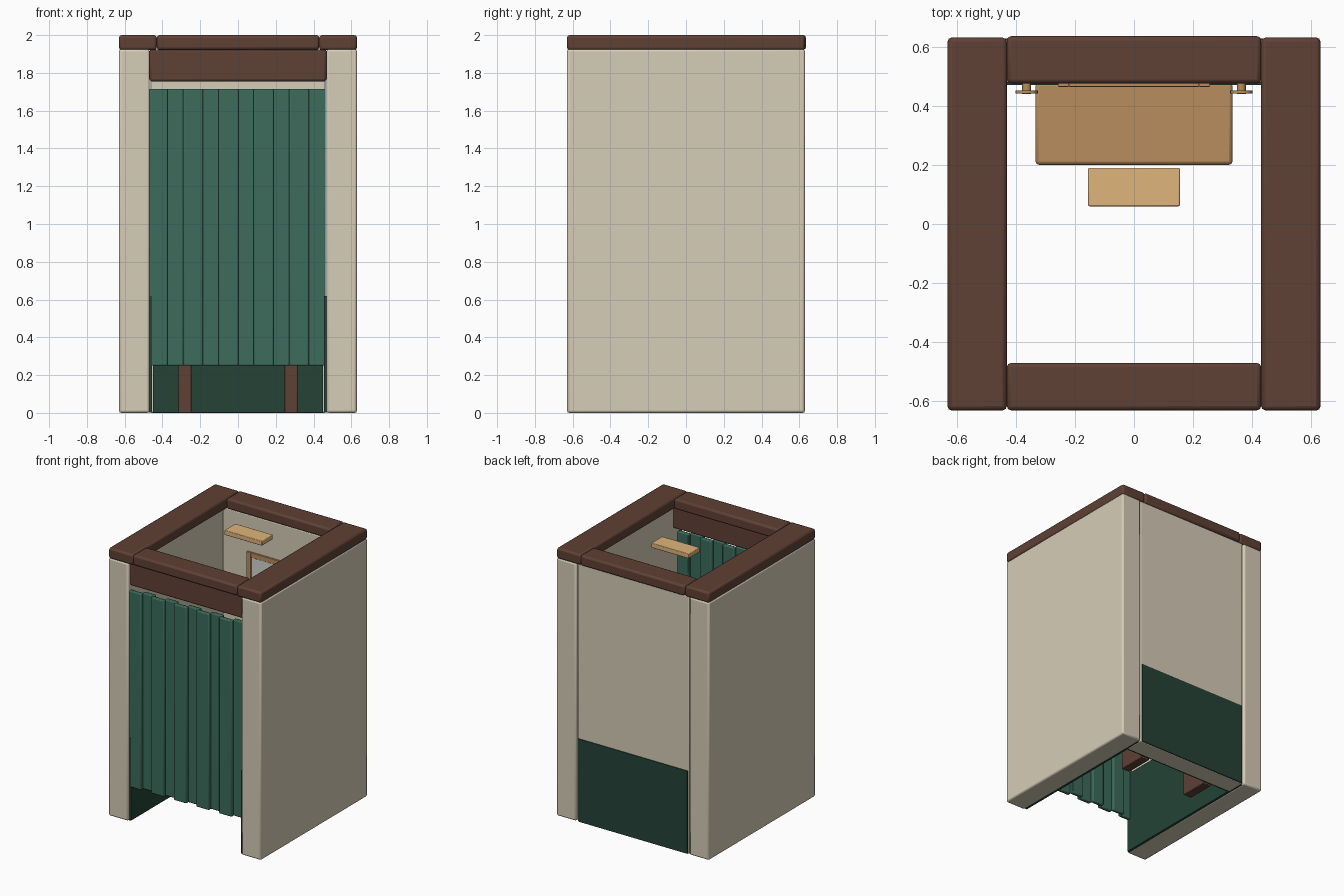
import bpy, math

if "Cube" in bpy.data.objects:
    bpy.data.objects.remove(bpy.data.objects["Cube"])


def colour(name, rgb):
    m = bpy.data.materials.new(name)
    m.diffuse_color = (*rgb, 1)
    m.use_nodes = True
    m.node_tree.nodes["Principled BSDF"].inputs["Base Color"].default_value = m.diffuse_color
    return m


CREAM = colour("cream plaster", (0.68, 0.61, 0.48))
BROWN = colour("dark brown wood", (0.115, 0.052, 0.035))
CURTAIN = colour("green cloth", (0.045, 0.15, 0.105))
DARK = colour("dark green panel", (0.018, 0.055, 0.037))
OAK = colour("oak", (0.48, 0.27, 0.11))
LIGHT = colour("light wood", (0.74, 0.46, 0.20))
GLASS = colour("mirror glass", (0.66, 0.66, 0.62))


def finish(obj, name, mat, bevel):
    obj.name = name
    obj.data.materials.append(mat)
    if bevel:
        b = obj.modifiers.new("bevel", 'BEVEL')
        b.width, b.segments = bevel, 2
        bpy.ops.object.shade_smooth_by_angle()
    return obj


def box(name, x, y, z, mat, bevel=0.0):
    """Box from (min, max) ranges on each axis."""
    bpy.ops.mesh.primitive_cube_add(
        size=1, location=[sum(r) / 2 for r in (x, y, z)])
    obj = bpy.context.object
    obj.scale = [r[1] - r[0] for r in (x, y, z)]
    bpy.ops.object.transform_apply(location=False, rotation=False, scale=True)
    return finish(obj, name, mat, bevel)


def mirrored(s, a, b):
    return tuple(sorted((s * a, s * b)))


def peg_part(name, x, y, z, radius, depth):
    bpy.ops.mesh.primitive_cylinder_add(
        vertices=20, radius=radius, depth=depth, location=(x, y, z),
        rotation=(math.pi / 2, 0, 0))
    bpy.ops.object.shade_smooth_by_angle()
    finish(bpy.context.object, name, OAK, 0)


for s, side in ((-1, "left"), (1, "right")):
    # Side wall, its lower inner panel and its top beam
    box(side + "_wall", mirrored(s, 0.468, 0.63), (-0.63, 0.63), (0, 1.925), CREAM, 0.012)
    box(side + "_wainscot", mirrored(s, 0.455, 0.48), (-0.615, 0.6), (0.002, 0.62), DARK)
    box(side + "_top_beam", mirrored(s, 0.43, 0.63), (-0.63, 0.63), (1.92, 2), BROWN, 0.014)
    # Bench leg
    box(side + "_bench_leg", mirrored(s, 0.245, 0.315), (0.24, 0.455), (0, 0.44), BROWN, 0.005)
    # Coat peg
    peg_part(side + "_peg_stem", s * 0.363, 0.46, 1.4, 0.015, 0.04)
    peg_part(side + "_peg_knob", s * 0.363, 0.446, 1.4, 0.038, 0.01)

# Back wall with lower panel showing on both faces
box("back_wall", (-0.462, 0.462), (0.478, 0.622), (0, 1.925), CREAM, 0.006)
box("back_wainscot", (-0.45, 0.45), (0.47, 0.628), (0.002, 0.62), DARK)

# Front and back top beams, and the header over the doorway
box("front_top_beam", (-0.43, 0.43), (-0.63, -0.47), (1.922, 2), BROWN, 0.014)
box("back_top_beam", (-0.43, 0.43), (0.475, 0.635), (1.922, 2), BROWN, 0.014)
box("header", (-0.468, 0.468), (-0.61, -0.51), (1.755, 1.925), BROWN, 0.012)

# Pleated curtain: wide pleats in front, narrow ones set back
for i in range(10):
    x = -0.425 + i * 0.0935
    half, y = (0.053, -0.598) if i % 2 == 0 else (0.048, -0.572)
    box(f"curtain_pleat_{i + 1}", (x - half, x + half), (y - 0.015, y + 0.015),
        (0.25, 1.715), CURTAIN, 0.007)

# Bench seat
box("bench_seat", (-0.333, 0.333), (0.2, 0.478), (0.44, 0.5), OAK, 0.012)

# Mirror with frame on the back wall
box("mirror_glass", (-0.22, 0.22), (0.471, 0.48), (0.84, 1.62), GLASS)
for s, side in ((-1, "left"), (1, "right")):
    box("mirror_frame_" + side, mirrored(s, 0.22, 0.257), (0.464, 0.48), (0.8, 1.655), OAK, 0.003)
for z, side in ((0.8, "bottom"), (1.618, "top")):
    box("mirror_frame_" + side, (-0.22, 0.22), (0.464, 0.48), (z, z + 0.037), OAK, 0.003)

# Small hanging board at roof level
box("roof_board", (-0.155, 0.155), (0.06, 0.19), (1.96, 1.995), LIGHT, 0.004)
